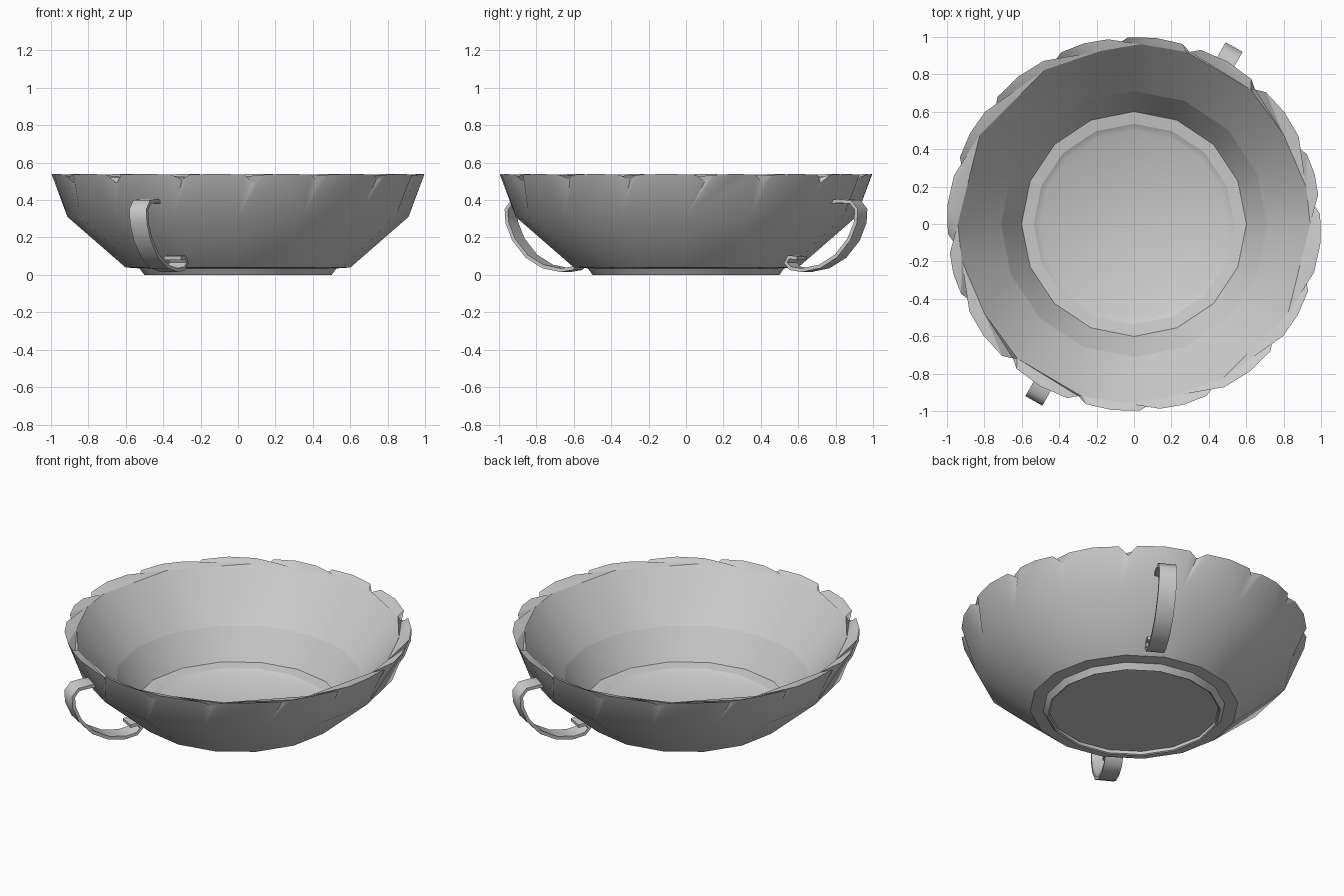
import bpy, bmesh
from math import radians, sin, cos, tau
from mathutils import Vector

if "Cube" in bpy.data.objects:
    bpy.data.objects.remove(bpy.data.objects["Cube"])

clay = bpy.data.materials.new("grey_clay")
clay.use_nodes = True
GREY = (0.6, 0.6, 0.6, 1)
clay.diffuse_color = GREY
clay.node_tree.nodes["Principled BSDF"].inputs["Base Color"].default_value = GREY


def finish(name, bm, angle):
    mesh = bpy.data.meshes.new(name)
    bm.to_mesh(mesh)
    bm.free()
    mesh.materials.append(clay)
    ob = bpy.data.objects.new(name, mesh)
    bpy.context.collection.objects.link(ob)
    bpy.ops.object.select_all(action="DESELECT")
    ob.select_set(True)
    bpy.context.view_layer.objects.active = ob
    bpy.ops.object.shade_smooth_by_angle(angle=radians(angle))
    return ob


def circle(r, z, n=16):
    """Regular ring as (angle, radius, height) points."""
    return [(tau * i / n, r, z) for i in range(n)]


def both_halves(points):
    """Repeat half a ring, given in degrees, after a half turn."""
    return [(radians(a + turn), r, z) for turn in (0, 180) for a, r, z in points]


def stitch(bm, a, b):
    """Fill the band between two rings that may differ in point count."""
    i = j = 0
    n, m = len(a), len(b)

    def angle(ring, k):
        return ring[k % len(ring)][0] + tau * (k // len(ring))

    while i < n or j < m:
        va, vb = a[i % n][1], b[j % m][1]
        if j == m or (i < n and angle(a, i + 1) <= angle(b, j + 1)):
            i += 1
            bm.faces.new((va, a[i % n][1], vb))
        else:
            j += 1
            bm.faces.new((va, b[j % m][1], vb))


def shell(name, rings, cap=None, angle=32):
    """Skin a run of rings; cap 'first' or 'last' closes that end."""
    bm = bmesh.new()
    loops = [[(a, bm.verts.new((r * cos(a), r * sin(a), z))) for a, r, z in ring]
             for ring in rings]
    for low, high in zip(loops, loops[1:]):
        stitch(bm, low, high)
    if cap == "first":
        bm.faces.new([v for _, v in reversed(loops[0])])
    elif cap == "last":
        bm.faces.new([v for _, v in loops[-1]])
    return finish(name, bm, angle)


# Chipped outer lip: each chip is a small V cut into the edge
chips = [(6, .50), (25, .49), (48, .49), (72, .51),
         (95, .49), (116, .50), (140, .51), (162, .51)]
lip = []
for k, (a, depth) in enumerate(chips):
    following = chips[k + 1][0] if k < 7 else 186
    lip += [(a - 3, .995, .535), (a, .965, depth), (a + 3, .995, .535),
            ((a + following) / 2, 1.0, .54)]
outer_lip = both_halves(lip)

# Uneven inner edge of the rim
edge = [(0, .94), (12, .94), (31, .93), (49, .95), (73, .96),
        (88, .96), (101, .94), (120, .95), (150, .95)]
inner_lip = both_halves([(a, r, .52) for a, r in edge])

# Bowl skins, from the underside up over the rim and down inside
shell("foot_ring", [circle(.49, .025), circle(.49, .005), circle(.50, 0),
                    circle(.525, .035), circle(.60, .04)], cap="first")
shell("outer_wall", [circle(.60, .04), circle(.91, .31), outer_lip], angle=40)
shell("rim", [outer_lip, inner_lip], angle=25)
shell("inner_wall", [inner_lip, circle(.71, .24)], angle=40)
shell("inner_lower_wall", [circle(.71, .24), circle(.60, .06)])
shell("inner_ledge", [circle(.60, .06), circle(.535, .05)])
shell("floor", [circle(.535, .05), circle(.50, .03)], cap="last")

# Strap handles: a flat band following a path in the radial plane
path = [(.88, .385), (.96, .395), (1.04, .39), (1.075, .35), (1.07, .28),
        (1.03, .19), (.95, .10), (.85, .045), (.74, .025), (.67, .035),
        (.64, .065), (.66, .095), (.71, .09)]


def handle(name, degrees):
    a = radians(degrees)
    out, side = Vector((cos(a), sin(a), 0)), Vector((-sin(a), cos(a), 0))
    up = Vector((0, 0, 1))
    points = [out * r + up * z for r, z in path]
    bm = bmesh.new()
    sections = []
    for k, p in enumerate(points):
        along = (points[min(k + 1, len(points) - 1)] - points[max(k - 1, 0)]).normalized()
        thick = side.cross(along) * .01
        wide = side * .052
        sections.append([bm.verts.new(p + wide * s + thick * t)
                         for s, t in ((-1, -1), (1, -1), (1, 1), (-1, 1))])
    for s, t in zip(sections, sections[1:]):
        for k in range(4):
            bm.faces.new((s[k], s[(k + 1) % 4], t[(k + 1) % 4], t[k]))
    bm.faces.new(sections[0][::-1])
    bm.faces.new(sections[-1])
    bmesh.ops.recalc_face_normals(bm, faces=bm.faces)
    return finish(name, bm, 50)


handle("back_handle", 60.5)
handle("front_handle", 240.5)
